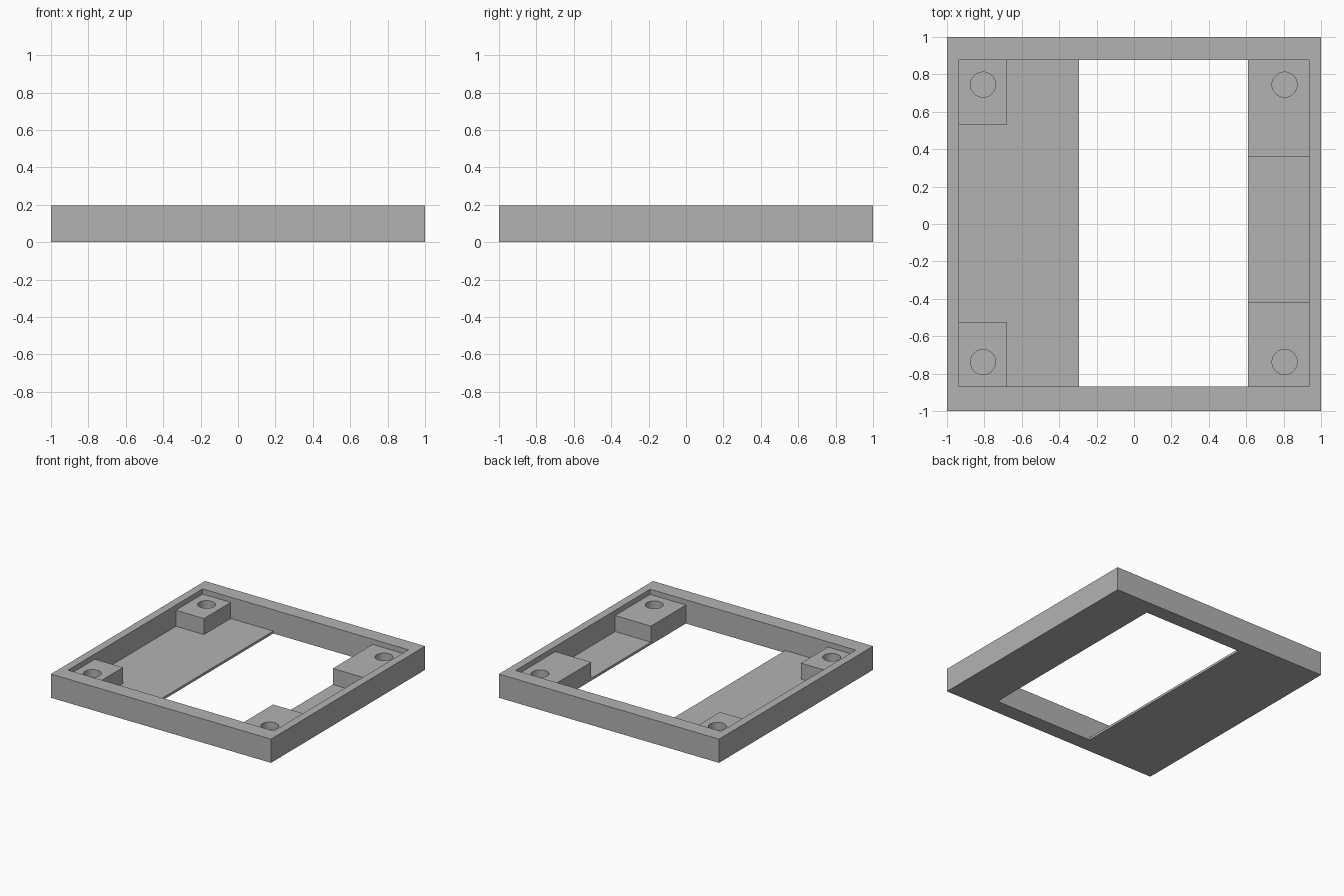
import bpy

cube = bpy.data.objects.get("Cube")
if cube:
    bpy.data.objects.remove(cube, do_unlink=True)

grey = bpy.data.materials.new("plain grey")
grey.use_nodes = True
colour = (0.45, 0.45, 0.45, 1)
grey.diffuse_color = colour
grey.node_tree.nodes["Principled BSDF"].inputs["Base Color"].default_value = colour

HEIGHT, MOUNT_TOP, FLOOR, ABOVE = 0.195, 0.152, 0.02, 0.3
LEFT, RIGHT, FRONT, BACK = -0.935, 0.935, -0.87, 0.877   # inner wall faces
OPEN_LEFT, OPEN_RIGHT = -0.293, 0.61                     # floor opening


def box(name, x0, x1, y0, y1, z0, z1):
    bpy.ops.mesh.primitive_cube_add(
        size=1, location=((x0 + x1) / 2, (y0 + y1) / 2, (z0 + z1) / 2))
    ob = bpy.context.object
    ob.name = name
    ob.scale = (x1 - x0, y1 - y0, z1 - z0)
    bpy.ops.object.transform_apply(location=True, rotation=False, scale=True)
    ob.data.materials.append(grey)
    return ob


def cut(target, cutter):
    cutter.hide_render = True
    mod = target.modifiers.new("cut", 'BOOLEAN')
    mod.operation = 'DIFFERENCE'
    mod.solver = 'EXACT'
    mod.object = cutter
    bpy.context.view_layer.objects.active = target
    bpy.ops.object.modifier_apply(modifier=mod.name)
    bpy.data.objects.remove(cutter, do_unlink=True)


# Solid tray block
tray = box("tray_frame", -1, 1, -1, 1, 0, HEIGHT)

# Shallow recess down to the mount tops
cut(tray, box("recess_cutter", LEFT, RIGHT, FRONT, BACK, MOUNT_TOP, ABOVE))
# Deep pocket over the left floor, then the gaps between mounts
cut(tray, box("pocket_cutter", -0.68, OPEN_RIGHT, FRONT, BACK, FLOOR, ABOVE))
cut(tray, box("left_gap_cutter", LEFT, -0.5, -0.523, 0.53, FLOOR, ABOVE))
cut(tray, box("right_gap_cutter", 0.4, RIGHT, -0.416, 0.36, FLOOR, ABOVE))
# Opening through the floor
cut(tray, box("opening_cutter", OPEN_LEFT, OPEN_RIGHT, FRONT, BACK, -0.1, ABOVE))

# Blind screw holes in the four mounts
for x in (-0.807, 0.805):
    for y in (-0.738, 0.745):
        bpy.ops.mesh.primitive_cylinder_add(
            vertices=48, radius=0.067, depth=ABOVE - FLOOR,
            location=(x, y, (ABOVE + FLOOR) / 2))
        hole = bpy.context.object
        hole.name = "hole_cutter"
        hole.data.materials.append(grey)
        cut(tray, hole)

# Smooth hole walls, crisp edges
bpy.ops.object.select_all(action='DESELECT')
tray.select_set(True)
bpy.context.view_layer.objects.active = tray
bpy.ops.object.shade_smooth_by_angle(angle=0.5)
